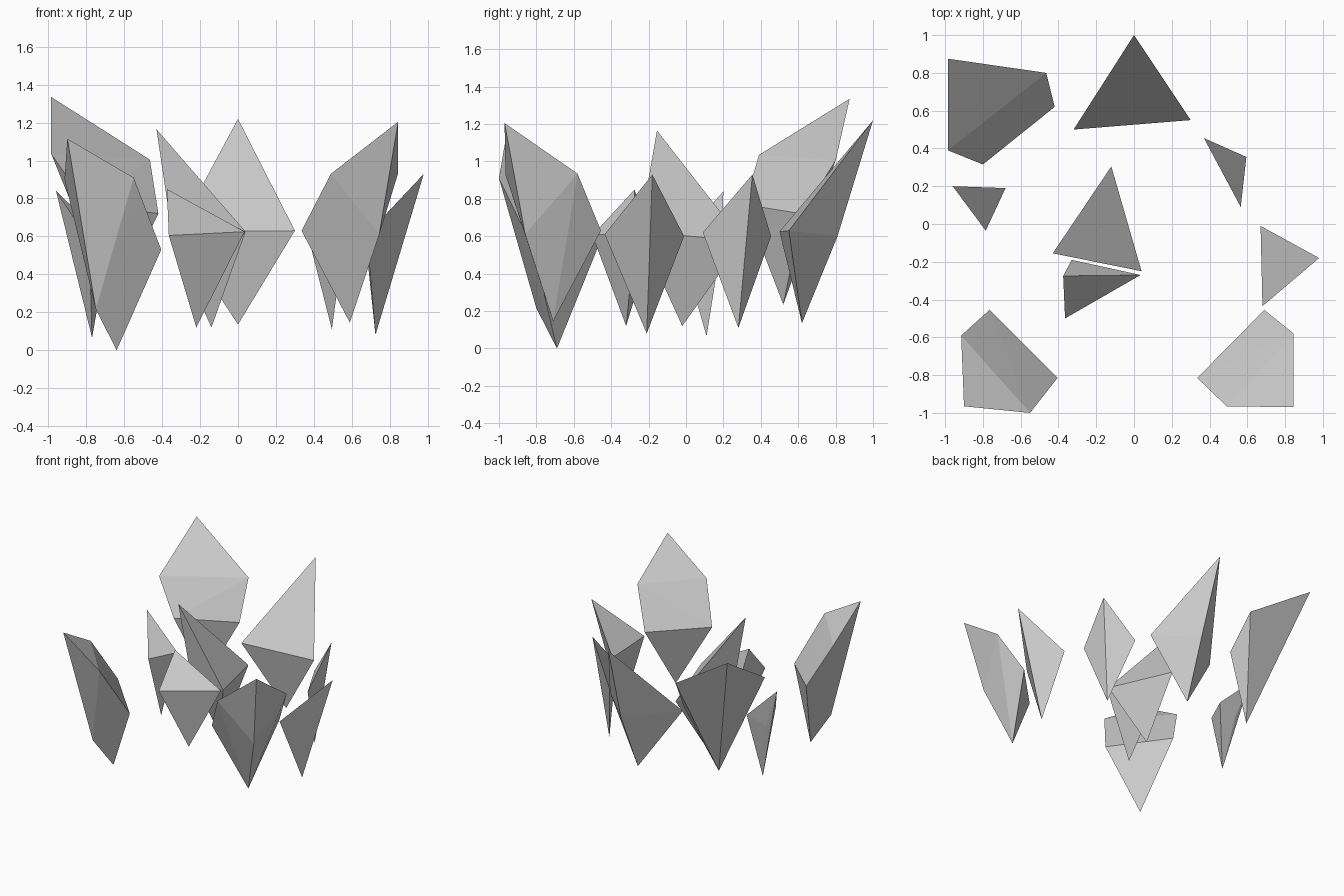
import bpy, bmesh
from mathutils import Vector

cube = bpy.data.objects.get("Cube")
if cube:
    bpy.data.objects.remove(cube, do_unlink=True)

# single grey stone colour
stone = bpy.data.materials.new("grey_stone")
stone.use_nodes = True
colour = (0.6, 0.6, 0.6, 1)
stone.diffuse_color = colour
stone.node_tree.nodes["Principled BSDF"].inputs["Base Color"].default_value = colour


def shard(name, tip, root, inner_a, inner_b, outer_height, shoulders=()):
    """Faceted shard: a three-cornered girdle between a leaning tip and a root.
    The girdle is centred over the root, which fixes its outer corner."""
    tip, root, inner_a, inner_b = map(Vector, (tip, root, inner_a, inner_b))
    outer = root * 3 - inner_a - inner_b
    outer.z = outer_height
    corners = [tip, root, inner_a, inner_b, outer]
    corners += [Vector(point) for point in shoulders]

    bm = bmesh.new()
    for corner in corners:
        bm.verts.new(corner)
    bmesh.ops.convex_hull(bm, input=bm.verts[:])
    bmesh.ops.recalc_face_normals(bm, faces=bm.faces[:])
    mesh = bpy.data.meshes.new(name)
    bm.to_mesh(mesh)
    bm.free()
    mesh.materials.append(stone)
    shard_object = bpy.data.objects.new(name, mesh)
    bpy.context.scene.collection.objects.link(shard_object)
    return shard_object


# simple shards with one pointed tip
shard("back_shard", tip=(0, 1, 1.22), root=(0, .62, .135),
      inner_a=(-.32, .5, .625), inner_b=(.3, .55, .63), outer_height=.6)
shard("small_right_shard", tip=(-.96, .2, .84), root=(-.77, .11, .065),
      inner_a=(-.68, .19, .57), inner_b=(-.785, -.035, .575), outer_height=.52)
shard("small_left_shard", tip=(.595, .355, .93), root=(.495, .28, .11),
      inner_a=(.37, .455, .6), inner_b=(.565, .09, .62), outer_height=.56)
shard("left_shard", tip=(.98, -.18, .93), root=(.725, -.21, .08),
      inner_a=(.67, -.01, .6), inner_b=(.68, -.435, .61), outer_height=.5)
shard("centre_shard", tip=(-.43, -.155, 1.165), root=(-.14, -.02, .12),
      inner_a=(-.12, .305, .575), inner_b=(.04, -.25, .625), outer_height=.56)
shard("small_centre_shard", tip=(-.375, -.275, .85), root=(-.22, -.32, .12),
      inner_a=(-.365, -.5, .605), inner_b=(.035, -.27, .625), outer_height=.55)

# large corner shards with two shoulders beside the tip
shard("back_right_shard", tip=(-.985, .875, 1.335), root=(-.66, .52, .235),
      inner_a=(-.8, .315, .77), inner_b=(-.42, .62, .72), outer_height=.57,
      shoulders=[(-.985, .39, 1.035), (-.465, .8, 1.005)])
shard("front_left_shard", tip=(.845, -.97, 1.205), root=(.59, -.71, .145),
      inner_a=(.335, -.815, .63), inner_b=(.69, -.455, .63), outer_height=.61,
      shoulders=[(.49, -.965, .93), (.845, -.58, .935)])
shard("front_right_shard", tip=(-.9, -.965, 1.115), root=(-.64, -.69, 0),
      inner_a=(-.405, -.815, .53), inner_b=(-.765, -.455, .58), outer_height=.215,
      shoulders=[(-.55, -1, .91), (-.915, -.59, .9)])
